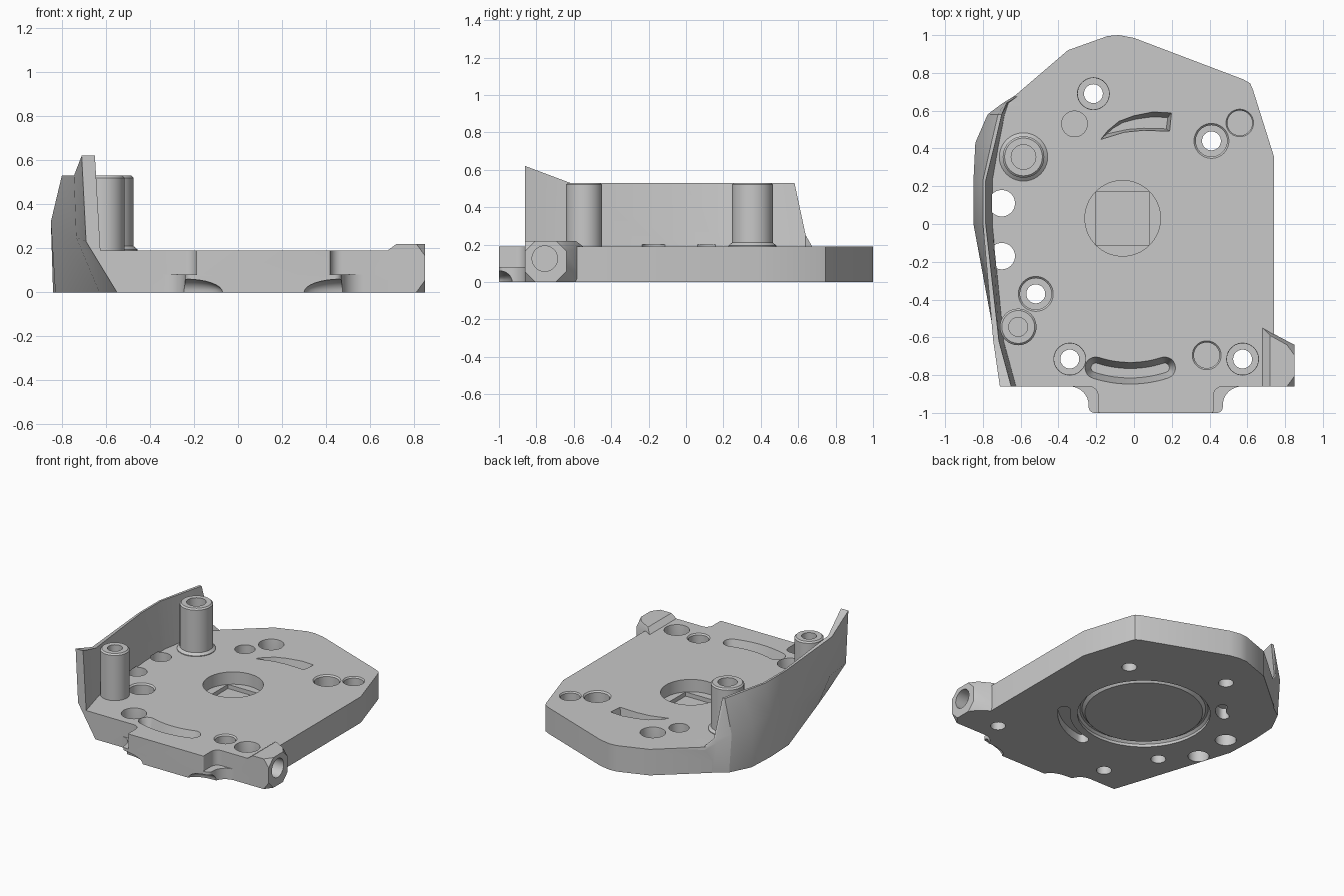
import bpy, bmesh, math
from mathutils import Vector

if "Cube" in bpy.data.objects:
    bpy.data.objects.remove(bpy.data.objects["Cube"])

grey = bpy.data.materials.new("plain_grey")
grey.use_nodes = True
COLOUR = (0.58, 0.58, 0.58, 1)
grey.diffuse_color = COLOUR
grey.node_tree.nodes["Principled BSDF"].inputs["Base Color"].default_value = COLOUR


def finish(name, bm):
    bmesh.ops.recalc_face_normals(bm, faces=bm.faces)
    mesh = bpy.data.meshes.new(name)
    bm.to_mesh(mesh)
    bm.free()
    mesh.materials.append(grey)
    ob = bpy.data.objects.new(name, mesh)
    bpy.context.collection.objects.link(ob)
    return ob


def loft(name, rings):
    """Skin a list of equal-length point rings and cap both ends."""
    bm = bmesh.new()
    rows = [[bm.verts.new(p) for p in ring] for ring in rings]
    n = len(rows[0])
    for a, b in zip(rows, rows[1:]):
        for i in range(n):
            j = (i + 1) % n
            bm.faces.new((a[i], a[j], b[j], b[i]))
    bm.faces.new(rows[0])
    bm.faces.new(rows[-1])
    return finish(name, bm)


def taper(name, low, z0, high, z1):
    return loft(name, [[(x, y, z) for x, y in ring] for ring, z in ((low, z0), (high, z1))])


def prism(name, outline, z0, z1):
    return taper(name, outline, z0, outline, z1)


def circle(x, y, r, n=40):
    return [(x + r * math.cos(math.tau * i / n), y + r * math.sin(math.tau * i / n))
            for i in range(n)]


def lathe(name, x, y, profile):
    """Stack of circles from (radius, height) pairs."""
    return loft(name, [[(a, b, z) for a, b in circle(x, y, r)] for r, z in profile])


def arc(cx, cy, r, a0, a1, n=10):
    angles = [math.radians(a0 + (a1 - a0) * i / n) for i in range(n + 1)]
    return [(cx + r * math.cos(a), cy + r * math.sin(a)) for a in angles]


def arc_slot(cx, cy, r, a0, a1, half):
    """Round-ended curved slot outline."""
    ends = [arc(cx, cy, r, a, a, 1)[0] for a in (a0, a1)]
    return (arc(cx, cy, r + half, a0, a1, 14) + arc(*ends[1], half, a1, a1 + 180)[1:-1]
            + arc(cx, cy, r - half, a1, a0, 14) + arc(*ends[0], half, a0 + 180, a0 + 360)[1:-1])


def boolean(ob, other, op="DIFFERENCE"):
    other.hide_render = True
    mod = ob.modifiers.new("cut", "BOOLEAN")
    mod.operation, mod.solver, mod.object = op, "EXACT", other
    bpy.ops.object.select_all(action="DESELECT")
    bpy.context.view_layer.objects.active = ob
    ob.select_set(True)
    bpy.ops.object.modifier_apply(modifier=mod.name)
    bpy.data.objects.remove(other)


def smooth(ob):
    bpy.ops.object.select_all(action="DESELECT")
    bpy.context.view_layer.objects.active = ob
    ob.select_set(True)
    bpy.ops.object.shade_smooth_by_angle(angle=math.radians(25))


TOP = 0.19
LEDGE = 0.08


def plate_outline(left, right, fillet, corner):
    """Plate seen from above, with a front tongue between left and right."""
    front = -0.86
    pts = [(-0.52, front)]
    pts += arc(left - fillet, front - fillet, fillet, 90, 0, 8)
    pts += arc(left + corner, corner - 1, corner, 180, 270, 6)
    pts += arc(right - corner, corner - 1, corner, 270, 360, 6)
    pts += arc(right + fillet, front - fillet, fillet, 180, 90, 8)
    return pts + [(0.74, front), (0.74, 0.36), (0.63, 0.71), (0.615, 0.745), (0.58, 0.765),
                  (0, 0.985), (-0.08, 1), (-0.14, 0.995), (-0.35, 0.92), (-0.665, 0.65),
                  (-0.52, 0.6)]


# Base plate: the tongue is wider below a ledge
plate = prism("base_plate", plate_outline(-0.24, 0.47, 0.1, 0.03), 0, LEDGE)
upper = prism("upper_plate", plate_outline(-0.19, 0.42, 0.05, 0.01), LEDGE, TOP)
boolean(plate, upper, "UNION")

# Side wall: y, foot x, waist x and z, rim outer x and z, rim inner x, floor x
stations = [
    (-0.86, -0.55, -0.69, 0.23, -0.71, 0.62, -0.65, -0.625),
    (-0.62, -0.63, -0.735, 0.25, -0.745, 0.53, -0.715, -0.69),
    (0.0, -0.83, -0.85, 0.32, -0.8, 0.53, -0.785, -0.75),
    (0.23, -0.84, -0.85, 0.32, -0.8, 0.53, -0.785, -0.75),
    (0.43, -0.83, -0.84, 0.31, -0.755, 0.53, -0.735, -0.715),
    (0.58, -0.755, -0.775, 0.28, -0.72, 0.53, -0.7, -0.685),
    (0.64, -0.67, -0.695, 0.22, -0.685, 0.25, -0.675, -0.665),
    (0.68, -0.62, -0.63, 0.17, -0.62, 0.18, -0.61, -0.6),
]
wall = loft("side_wall", [
    [(foot, y, 0), (waist, y, wz), (rim, y, rz), (inner, y, rz),
     (floor, y, min(TOP, rz)), (-0.45, y, min(TOP, rz)), (-0.45, y, 0)]
    for y, foot, waist, wz, rim, rz, inner, floor in stations])
boolean(plate, wall, "UNION")

# Stepped screw holes, two with a chamfered mouth
for x, y, mouth in [(-0.215, 0.69, 0.086), (0.41, 0.44, 0.102), (-0.52, -0.37, 0.102),
                    (-0.34, -0.715, 0.086), (0.575, -0.715, 0.086)]:
    boolean(plate, lathe("screw_cutter", x, y, [
        (0.05, -0.1), (0.05, 0.09), (0.083, 0.09), (0.083, TOP - 0.01), (mouth, TOP + 0.01)]))

# Blind holes
for x, y, r, mouth in [(-0.315, 0.53, 0.068, 0.068), (0.56, 0.535, 0.066, 0.08),
                       (0.385, -0.695, 0.068, 0.085)]:
    boolean(plate, lathe("blind_cutter", x, y, [(r, 0.07), (r, TOP - 0.01), (mouth, TOP + 0.01)]))

# Through holes beside the wall
for y in (0.11, -0.17):
    boolean(plate, prism("side_hole_cutter", circle(-0.7, y, 0.07), -0.1, 0.2))

# Central pocket with square well, and a ringed disc underneath
CX, CY = -0.06, 0.03
boolean(plate, prism("pocket_cutter", circle(CX, CY, 0.2, 64), 0.1, 0.3))
boolean(plate, prism("well_cutter", arc(CX, CY, 0.2, 45, 315, 3), 0.07, 0.15))
boolean(plate, lathe("ring_cutter", CX, CY, [
    (0.44, -0.02), (0.44, 0.02), (0.425, 0.035), (0.41, 0.035), (0.39, 0.012)]))

# Curved slots with sloping sides
slots = [arc_slot(-0.02, -0.2, 0.59, 252, 288, half) for half in (0.025, 0.06)]
boolean(plate, taper("front_slot_cutter", slots[0], 0.07, slots[1], 0.2))
fin = [(-0.18, 0.445), (-0.05, 0.485), (0.05, 0.495), (0.19, 0.49), (0.2, 0.59),
       (0.1, 0.595), (0, 0.575), (-0.08, 0.545), (-0.14, 0.495)]
small_fin = [(0.06 + (x - 0.06) * 0.85, 0.525 + (y - 0.525) * 0.6) for x, y in fin]
boolean(plate, taper("rear_slot_cutter", small_fin, 0.07, fin, 0.2))
boolean(plate, prism("under_slot_cutter", arc_slot(CX, CY, 0.53, 280, 326, 0.04), -0.1, 0.06))
boolean(plate, prism("small_slot_cutter", arc_slot(-0.52, 0.46, 0.12, 285, 345, 0.035), -0.1, 0.08))

# Scalloped undercuts on the tongue
for x in (-0.24, 0.47):
    bm = bmesh.new()
    bmesh.ops.create_uvsphere(bm, u_segments=32, v_segments=16, radius=1)
    for v in bm.verts:
        v.co = Vector((x + v.co.x * 0.17, -1 + v.co.y * 0.07, v.co.z * 0.06))
    boolean(plate, finish("undercut_cutter", bm))
smooth(plate)

# Hollow posts, the rear one with a flared foot
for name, x, y, r, bore, flare in [("rear_post", -0.585, 0.355, 0.11, 0.065, 0.018),
                                   ("front_post", -0.613, -0.545, 0.097, 0.05, 0)]:
    smooth(lathe(name, x, y, [
        (r + flare, TOP - 0.01), (r + flare, TOP + 0.005), (r, TOP + 0.02), (r, 0.52),
        (r - 0.01, 0.53), (bore, 0.53), (bore, 0.3)]))

# Corner lug with clipped outer corners and a side bore
bm = bmesh.new()
C = 0.055
points = [(0.68, y, z) for y in (-0.86, -0.55) for z in (0, TOP)]
points += [(0.72, y, 0.22) for y in (-0.86, -0.59)]
for y, sy in ((-0.86, 1), (-0.64, -1)):
    for z, sz in ((0, 1), (0.22, -1)):
        points += [(0.81, y, z), (0.85, y + sy * C, z), (0.85, y, z + sz * C)]
for p in points:
    bm.verts.new(p)
hull = bmesh.ops.convex_hull(bm, input=bm.verts)
bmesh.ops.delete(bm, geom=[g for g in hull["geom_interior"] if isinstance(g, bmesh.types.BMVert)],
                 context="VERTS")
bmesh.ops.dissolve_limit(bm, angle_limit=0.02, verts=bm.verts, edges=bm.edges)
lug = finish("corner_lug", bm)
bore = loft("lug_cutter", [[(x, a, b) for a, b in circle(-0.755, 0.125, 0.068)] for x in (0.76, 0.95)])
boolean(lug, bore)
smooth(lug)
